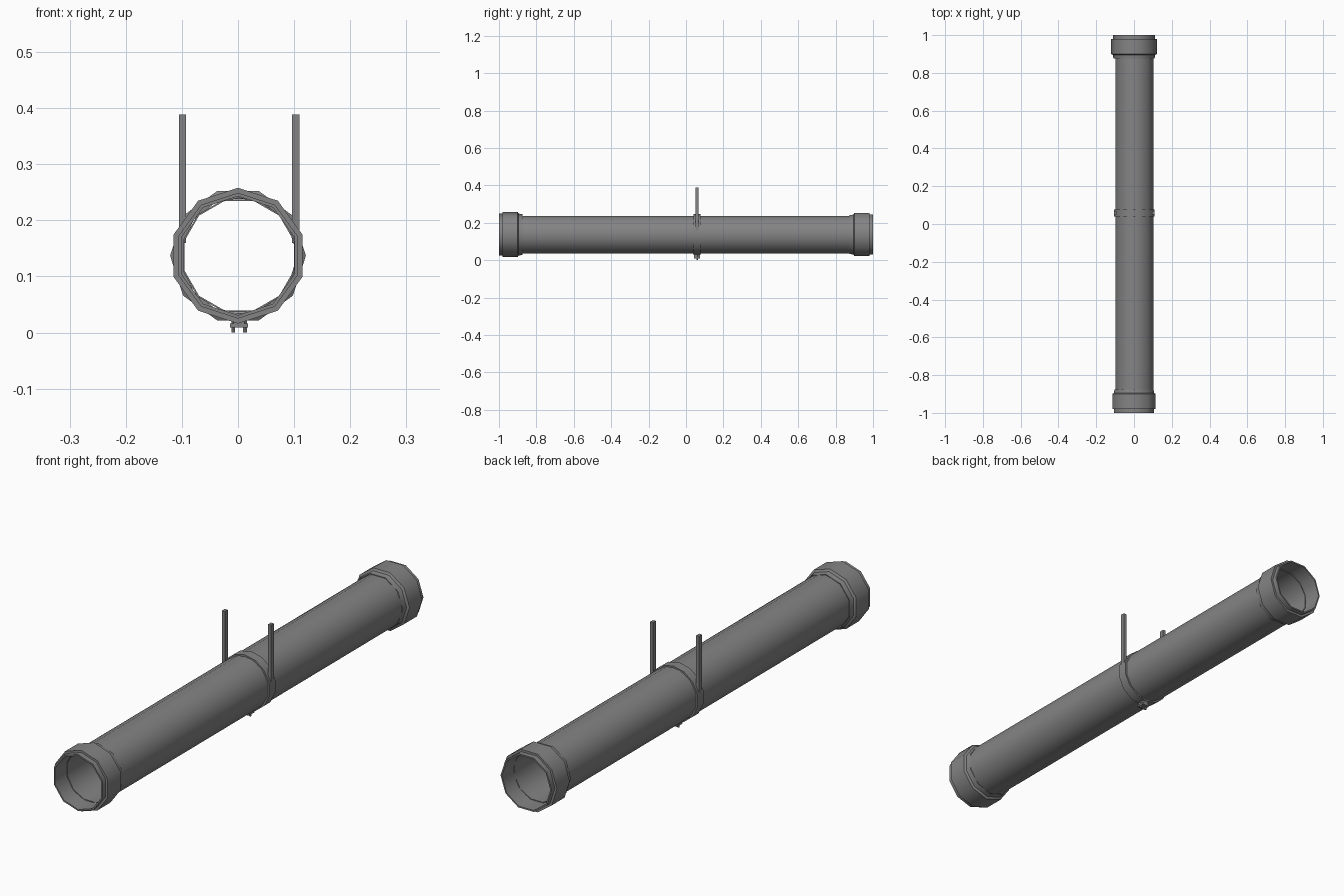
import bpy, bmesh, math

if "Cube" in bpy.data.objects:
    bpy.data.objects.remove(bpy.data.objects["Cube"])

ZC = 0.137      # height of the pipe axis
YB = 0.059      # position of the hanger along the pipe
XC = 0.002      # slight sideways offset of pipe and hanger

dark = bpy.data.materials.new("dark_grey")
dark.diffuse_color = (0.23, 0.23, 0.23, 1)
dark.use_nodes = True
dark.node_tree.nodes["Principled BSDF"].inputs["Base Color"].default_value = dark.diffuse_color


def make_object(name, bm, smooth=None):
    bmesh.ops.recalc_face_normals(bm, faces=bm.faces)
    mesh = bpy.data.meshes.new(name)
    bm.to_mesh(mesh)
    bm.free()
    mesh.materials.append(dark)
    ob = bpy.data.objects.new(name, mesh)
    bpy.context.collection.objects.link(ob)
    if smooth:
        bpy.context.view_layer.objects.active = ob
        ob.select_set(True)
        bpy.ops.object.shade_smooth_by_angle(angle=math.radians(smooth))
        ob.select_set(False)
    return ob


def lathe_y(name, profile, sides, turn=0.0, smooth=40, xc=0.0):
    """Closed (radius, y) profile swept around the pipe axis."""
    bm = bmesh.new()
    rings = []
    for i in range(sides):
        a = math.radians(turn) + 2 * math.pi * i / sides
        rings.append([bm.verts.new((xc + r * math.cos(a), y, ZC + r * math.sin(a)))
                      for r, y in profile])
    n = len(profile)
    for i in range(sides):
        a, b = rings[i], rings[(i + 1) % sides]
        for j in range(n):
            k = (j + 1) % n
            bm.faces.new((a[j], a[k], b[k], b[j]))
    return make_object(name, bm, smooth)


def box(name, x, y, z):
    bm = bmesh.new()
    bmesh.ops.create_cube(bm, size=1)
    for v in bm.verts:
        for i, (lo, hi) in enumerate((x, y, z)):
            v.co[i] = lo if v.co[i] < 0 else hi
    return make_object(name, bm)


def bolt(name, x, y, z0, z1, r):
    bm = bmesh.new()
    bmesh.ops.create_cone(bm, cap_ends=True, segments=6, radius1=r, radius2=r, depth=z1 - z0)
    bmesh.ops.translate(bm, verts=bm.verts, vec=(x, y, (z0 + z1) / 2))
    return make_object(name, bm)


# Thin-walled main pipe
lathe_y("pipe", [(0.104, -0.93), (0.104, 0.93), (0.101, 0.93), (0.101, -0.93)],
        12, 15, xc=XC)

# Stepped couplings at both ends, open inside
for name, s, turn in (("front_coupling", -1, 18), ("back_coupling", 1, 0)):
    profile = [(0.112, 1.0), (0.112, 0.98), (0.121, 0.98), (0.121, 0.90),
               (0.112, 0.895), (0.109, 0.875), (0.106, 0.875), (0.106, 1.0)]
    lathe_y(name, [(r, s * y) for r, y in profile], 10, turn)

# Hanger band around the middle
lathe_y("hanger_band", [(0.110, YB - 0.019), (0.110, YB + 0.019),
                        (0.103, YB + 0.019), (0.103, YB - 0.019)], 14, 90, xc=XC)

# Suspension rods and clamp bolts, mirrored left and right
for side, s in (("left", -1), ("right", 1)):
    cx = XC + s * 0.101
    box(side + "_rod", (cx - 0.0065, cx + 0.0065), (YB - 0.009, YB + 0.009), (0.16, 0.389))
    bolt(side + "_clamp_bolt", XC + s * 0.0105, YB, 0.0, 0.032, 0.004)

# Clamp plate and lug under the band
box("clamp_plate", (-0.014, 0.018), (YB - 0.017, YB + 0.017), (0.009, 0.016))
box("clamp_lug", (-0.008, 0.012), (YB - 0.017, YB + 0.017), (0.016, 0.032))
